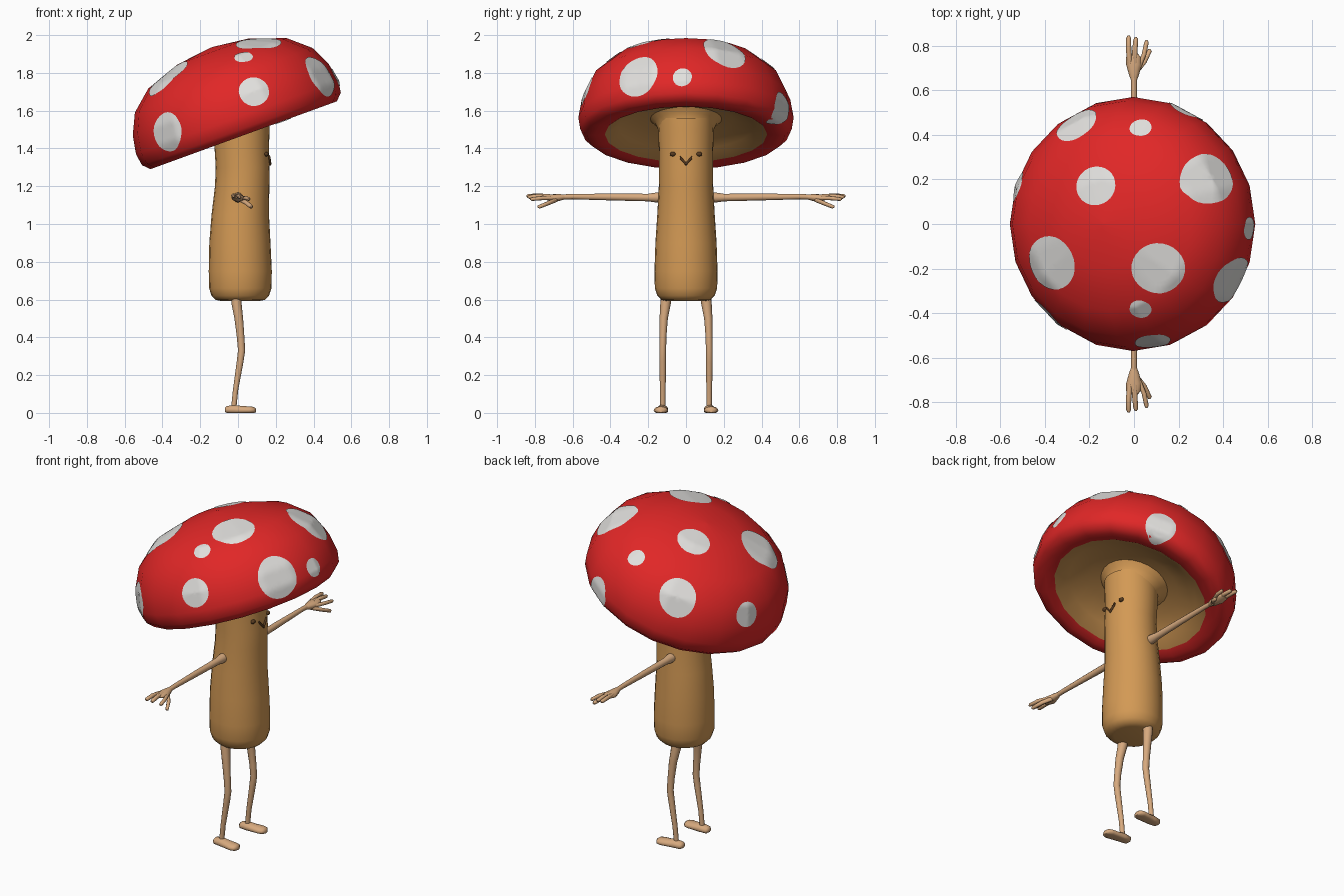
import bpy, bmesh, math
from mathutils import Vector, Matrix
from mathutils.bvhtree import BVHTree

if "Cube" in bpy.data.objects:
    bpy.data.objects.remove(bpy.data.objects["Cube"])


def material(name, rgb):
    m = bpy.data.materials.new(name)
    m.use_nodes = True
    m.diffuse_color = (*rgb, 1)
    bsdf = next(n for n in m.node_tree.nodes if n.type == 'BSDF_PRINCIPLED')
    bsdf.inputs["Base Color"].default_value = (*rgb, 1)
    bsdf.inputs["Roughness"].default_value = 0.8
    return m


RED = material("cap_red", (0.75, 0.02, 0.02))
WHITE = material("spot_white", (0.75, 0.74, 0.72))
TAN = material("stem_tan", (0.65, 0.32, 0.09))
SKIN = material("limb_skin", (0.68, 0.40, 0.21))
DARK = material("face_brown", (0.10, 0.045, 0.015))


def finish(name, bm, mats, angle=60):
    mesh = bpy.data.meshes.new(name)
    bm.to_mesh(mesh)
    bm.free()
    for m in mats:
        mesh.materials.append(m)
    ob = bpy.data.objects.new(name, mesh)
    bpy.context.collection.objects.link(ob)
    bpy.ops.object.select_all(action='DESELECT')
    ob.select_set(True)
    bpy.context.view_layer.objects.active = ob
    bpy.ops.object.shade_smooth_by_angle(angle=math.radians(angle))
    return ob


def loft_mesh(axis, rings, sides=12, side=1):
    """Elliptical rings (t, u, v, ru, rv) stacked along an axis; u, v are the other two axes."""
    bm = bmesh.new()
    loops = []
    for t, u, v, ru, rv in rings:
        loop = []
        for k in range(sides):
            a = math.tau * k / sides
            co = [u + ru * math.cos(a), v + rv * math.sin(a)]
            co.insert("XYZ".index(axis), t)
            loop.append(bm.verts.new((co[0], co[1] * side, max(co[2], 0))))
        loops.append(loop)
    for a, b in zip(loops, loops[1:]):
        for k in range(sides):
            j = (k + 1) % sides
            bm.faces.new((a[k], a[j], b[j], b[k]))
    bm.faces.new(loops[0])
    bm.faces.new(loops[-1])
    bmesh.ops.remove_doubles(bm, verts=bm.verts, dist=0.0005)
    bmesh.ops.recalc_face_normals(bm, faces=bm.faces)
    return bm


def loft(name, axis, rings, mat, sides=12, side=1):
    return finish(name, loft_mesh(axis, rings, sides, side), [mat])


def lathe(profile, sides):
    return loft_mesh('Z', [(z, 0, 0, r, r) for r, z in profile], sides)


# Tilted cap: red dome and rim, tan hollow underneath
TILT = Matrix.Translation((0.03, 0, 1.47)) @ Matrix.Rotation(math.radians(-20), 4, 'Y')
dome = [(0.01, 0.495), (0.2, 0.472), (0.39, 0.405), (0.5, 0.31), (0.552, 0.2),
        (0.57, 0.1), (0.56, 0.035), (0.525, 0), (0.48, -0.008), (0.43, 0.005),
        (0.36, 0.05), (0.25, 0.085), (0.1, 0.1)]
bm = lathe(dome, 20)
for f in bm.faces:
    c = f.calc_center_median()
    f.material_index = int(c.z < 0.15 and c.xy.length < 0.43)
bm.transform(TILT)
tree = BVHTree.FromBMesh(bm)
finish("cap", bm, [RED, TAN])

# Round spots laid on the cap surface: x, y, z, radius
spots = [(-.17, .17, 1.90, .088), (.33, .20, 1.90, .115), (.03, .44, 1.85, .048),
         (-.36, -.17, 1.775, .122), (.11, -.20, 1.96, .115), (.03, -.385, 1.885, .046),
         (.435, -.25, 1.78, .112), (.51, -.02, 1.775, .05), (-.265, .46, 1.70, .1),
         (.235, .51, 1.61, .085), (.08, -.51, 1.70, .08), (-.375, -.41, 1.49, .1),
         (-.53, .17, 1.55, .068)]
core = TILT @ Vector((0, 0, 0.15))
for i, (x, y, z, radius) in enumerate(spots):
    out = (Vector((x, y, z)) - core).normalized()
    centre, normal, _, _ = tree.ray_cast(core + out * 2, -out)
    bm = bmesh.new()
    bmesh.ops.create_circle(bm, cap_ends=True, cap_tris=True, segments=28, radius=radius)
    spokes = [e for e in bm.edges if not e.is_boundary]
    bmesh.ops.subdivide_edges(bm, edges=spokes, cuts=5, use_grid_fill=True)
    bm.transform(Matrix.Translation(centre) @ normal.to_track_quat('Z', 'Y').to_matrix().to_4x4())
    for v in bm.verts:
        hit, n, _, _ = tree.ray_cast(v.co + normal * 0.3, -normal)
        if hit:
            v.co = hit + n * 0.004
    finish(f"cap_spot_{i + 1}", bm, [WHITE])

# Stem with a flared collar where it meets the cap
stem = [(.592, .012, .10), (.598, .012, .13), (.62, .012, .152), (.66, .012, .165),
        (.75, .012, .167), (.9, .01, .162), (1.05, .012, .152), (1.2, .022, .144),
        (1.3, .025, .143), (1.4, .02, .144), (1.5, .02, .147), (1.56, .02, .147)]
loft("stem", 'Z', [(z, x, 0, r, r) for z, x, r in stem], TAN, 24)
bm = lathe([(.135, 0), (.15, .04), (.165, .07), (.2, .1), (.1, .11)], 24)
bm.transform(TILT)
finish("stem_collar", bm, [TAN])

# Beak-like mouth
loft("mouth", 'Y', [(y, .17 - abs(y) * .15, 1.318 + abs(y) * 1.1, .007, .009)
                    for y in (-.033, -.015, 0, .015, .033)], DARK, 8)


def digit(name, points, r, side):
    """Tapered finger through the points (y, x, z)."""
    rings = [(y, x, z, r, r) for y, x, z in points[:-1]]
    y, x, z = points[-1]
    rings += [(y - .01, x, z, r * .9, r * .9), (y, x, z, r * .4, r * .4)]
    loft(name, 'Y', rings, SKIN, 8, side)


for side, label in ((1, "back_side"), (-1, "front_side")):
    # Eye
    bpy.ops.mesh.primitive_uv_sphere_add(segments=12, ring_count=8, radius=1,
                                         location=(.15, side * .07, 1.37))
    eye = bpy.context.object
    eye.name = f"eye_{label}"
    eye.scale = (.012, .016, .012)
    eye.data.materials.append(DARK)
    bpy.ops.object.shade_smooth()

    # Arm and hand
    loft(f"arm_{label}", 'Y',
         [(.1, 0, 1.14, .028, .028), (.16, 0, 1.14, .026, .026), (.2, 0, 1.14, .02, .02),
          (.4, 0, 1.143, .016, .018), (.6, 0, 1.145, .013, .014), (.67, 0, 1.143, .013, .013)],
         SKIN, 12, side)
    loft(f"palm_{label}", 'Y',
         [(.64, 0, 1.143, .012, .012), (.675, 0, 1.14, .024, .019), (.715, 0, 1.138, .035, .019),
          (.75, -.003, 1.143, .032, .013), (.765, -.003, 1.145, .02, .007)], SKIN, 12, side)
    digit(f"outer_finger_{label}", [(.72, -.018, 1.145), (.78, -.024, 1.15), (.845, -.024, 1.148)], .012, side)
    digit(f"middle_finger_{label}", [(.72, .003, 1.146), (.78, .004, 1.148), (.838, .008, 1.143)], .012, side)
    digit(f"inner_finger_{label}", [(.70, .02, 1.137), (.76, .045, 1.137), (.825, .056, 1.132)], .011, side)
    digit(f"thumb_{label}", [(.68, .01, 1.13), (.725, .045, 1.112), (.785, .069, 1.092)], .012, side)

    # Leg with a bent knee
    loft(f"leg_{label}", 'Z',
         [(.64, -.01, .10, .028, .03), (.58, -.008, .108, .027, .028), (.5, .004, .118, .023, .022),
          (.4, .014, .122, .02, .018), (.33, .019, .123, .019, .018), (.27, .011, .123, .018, .018),
          (.12, -.013, .123, .014, .015), (.03, -.022, .123, .014, .014)], SKIN, 12, side)

    # Flat-soled foot
    loft(f"foot_{label}", 'X',
         [(-.07, .124, .016, .014, .01), (-.06, .124, .016, .027, .02), (-.02, .125, .016, .031, .027),
          (.02, .129, .014, .033, .023), (.06, .133, .014, .038, .021), (.083, .133, .014, .032, .018),
          (.094, .133, .013, .016, .011)], SKIN, 14, side)
